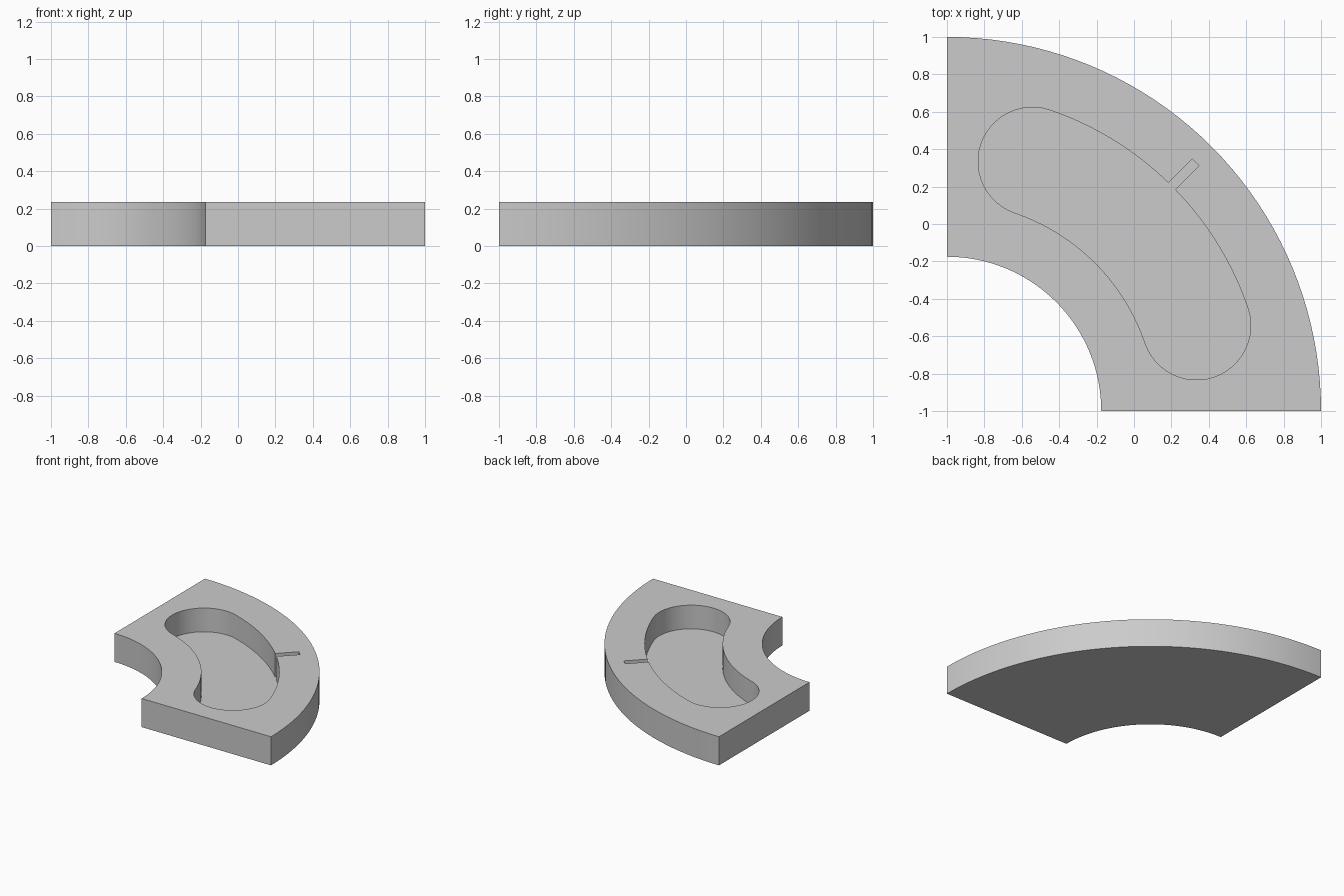
import bpy, bmesh, math

old = bpy.data.objects.get("Cube")
if old:
    bpy.data.objects.remove(old, do_unlink=True)

# Main dimensions; every arc is centred on the corner (-1, -1)
HEIGHT, FLOOR = 0.235, 0.04
R_IN, R_OUT = 0.825, 2.0
R_MID, CAP = 1.41, 0.29
A_START, A_END = math.radians(18.9), math.radians(71.1)
SLIT_END, SLIT_HALF = 1.88, 0.025


def polar(radius, angle, centre=(-1, -1)):
    return (centre[0] + radius * math.cos(angle), centre[1] + radius * math.sin(angle))


def arc(radius, start, end, steps, centre=(-1, -1)):
    return [polar(radius, start + (end - start) * i / steps, centre) for i in range(steps + 1)]


def prism(name, outline, bottom, top):
    """Extrude a closed outline upwards into a solid."""
    bm = bmesh.new()
    face = bm.faces.new([bm.verts.new((x, y, bottom)) for x, y in outline])
    result = bmesh.ops.extrude_face_region(bm, geom=[face])
    verts = [g for g in result["geom"] if isinstance(g, bmesh.types.BMVert)]
    bmesh.ops.translate(bm, verts=verts, vec=(0, 0, top - bottom))
    bmesh.ops.recalc_face_normals(bm, faces=bm.faces)
    mesh = bpy.data.meshes.new(name)
    bm.to_mesh(mesh)
    bm.free()
    obj = bpy.data.objects.new(name, mesh)
    bpy.context.collection.objects.link(obj)
    return obj


grey = bpy.data.materials.new("plain grey")
grey.use_nodes = True
grey.diffuse_color = (0.6, 0.6, 0.6, 1)
grey.node_tree.nodes["Principled BSDF"].inputs["Base Color"].default_value = (0.6, 0.6, 0.6, 1)

# Quarter ring block
quarter = math.pi / 2
block = prism("quarter_ring_tray",
              arc(R_OUT, 0, quarter, 40) + arc(R_IN, quarter, 0, 32), 0, HEIGHT)
block.data.materials.append(grey)

# Curved pocket with rounded ends and a narrow slit in its outer wall
r_wall = R_MID + CAP
mid = math.pi / 4
gap = math.asin(SLIT_HALF / r_wall)
tip = math.asin(SLIT_HALF / SLIT_END)
outline = arc(r_wall, A_START, mid - gap, 16)
outline += [polar(SLIT_END, mid - tip), polar(SLIT_END, mid + tip)]
outline += arc(r_wall, mid + gap, A_END, 16)
outline += arc(CAP, A_END, A_END + math.pi, 24, polar(R_MID, A_END))[1:-1]
outline += arc(R_MID - CAP, A_END, A_START, 32)
outline += arc(CAP, A_START + math.pi, A_START + 2 * math.pi, 24, polar(R_MID, A_START))[1:-1]
cutter = prism("pocket_cutter", outline, FLOOR, HEIGHT + 0.1)
cutter.data.materials.append(grey)
cutter.hide_render = True

# Cut the pocket, then drop the cutter
cut = block.modifiers.new("pocket", 'BOOLEAN')
cut.operation = 'DIFFERENCE'
cut.solver = 'EXACT'
cut.object = cutter
bpy.ops.object.select_all(action='DESELECT')
block.select_set(True)
bpy.context.view_layer.objects.active = block
bpy.ops.object.modifier_apply(modifier=cut.name)
bpy.data.objects.remove(cutter, do_unlink=True)

bpy.ops.object.shade_smooth_by_angle(angle=math.radians(30))
